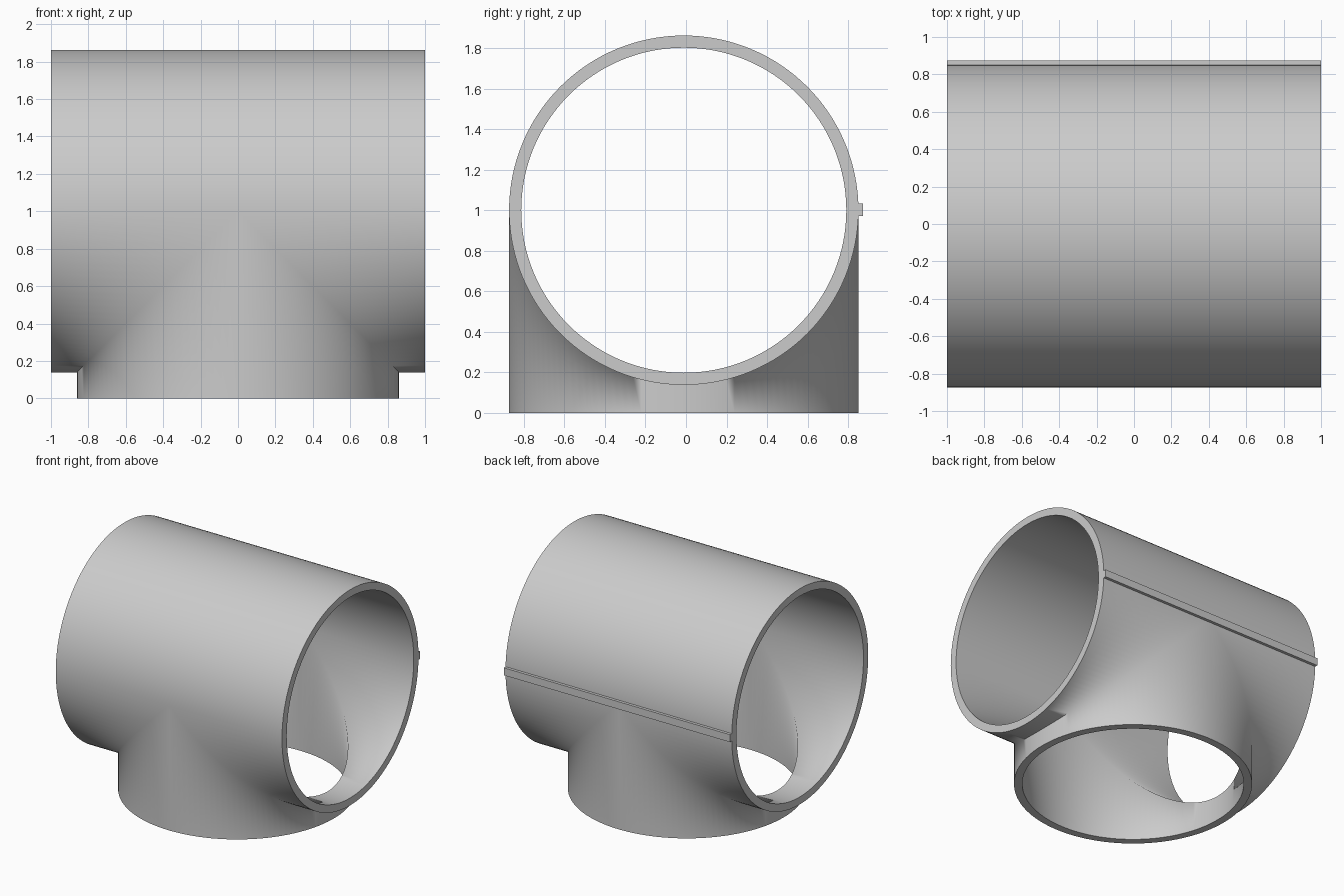
import bpy, bmesh
from math import sin, cos, pi, radians

if "Cube" in bpy.data.objects:
    bpy.data.objects.remove(bpy.data.objects["Cube"])

N = 128                      # sides of each tube
R_OUT, R_IN = 0.862, 0.802   # outer and inner radii
YC, ZC = -0.011, 1.0         # tube axis position

bm = bmesh.new()


def quad(*pts):
    bm.faces.new([bm.verts.new(p) for p in pts])


def main_pt(r, a, x):
    return (x, YC + r * cos(a), ZC + r * sin(a))


def drop_pt(r, a, z):
    return (r * sin(a), YC + r * cos(a), z)


def shell(r):
    """Surface of two equal cylinders meeting in a tee along 45 degree mitres."""
    for i in range(N):
        a, b = 2 * pi * i / N, 2 * pi * (i + 1) / N
        # horizontal run, opened below by the branch
        da, db = max(0, -r * sin(a)), max(0, -r * sin(b))
        for s in (-1, 1):
            quad(main_pt(r, a, s), main_pt(r, b, s),
                 main_pt(r, b, s * db), main_pt(r, a, s * da))
        # vertical branch
        quad(drop_pt(r, a, 0), drop_pt(r, b, 0),
             drop_pt(r, b, ZC - abs(r * sin(b))),
             drop_pt(r, a, ZC - abs(r * sin(a))))


shell(R_OUT)
shell(R_IN)

# flat rims joining the inner and outer shells
for i in range(N):
    a, b = 2 * pi * i / N, 2 * pi * (i + 1) / N
    for fn, ends in ((main_pt, (-1, 1)), (drop_pt, (0,))):
        for e in ends:
            quad(fn(R_OUT, a, e), fn(R_OUT, b, e), fn(R_IN, b, e), fn(R_IN, a, e))

bmesh.ops.remove_doubles(bm, verts=bm.verts, dist=1e-5)
bmesh.ops.recalc_face_normals(bm, faces=bm.faces)
mesh = bpy.data.meshes.new("tee_pipe")
bm.to_mesh(mesh)
bm.free()
tee = bpy.data.objects.new("tee_pipe", mesh)
bpy.context.collection.objects.link(tee)
bpy.context.view_layer.objects.active = tee
tee.select_set(True)
bpy.ops.object.shade_smooth_by_angle(angle=radians(85))

# thin raised rib along the back
bpy.ops.mesh.primitive_cube_add(size=1, location=(0, 0.853, 1.002))
rib = bpy.context.object
rib.name = "back_rib"
rib.scale = (2, 0.04, 0.06)
